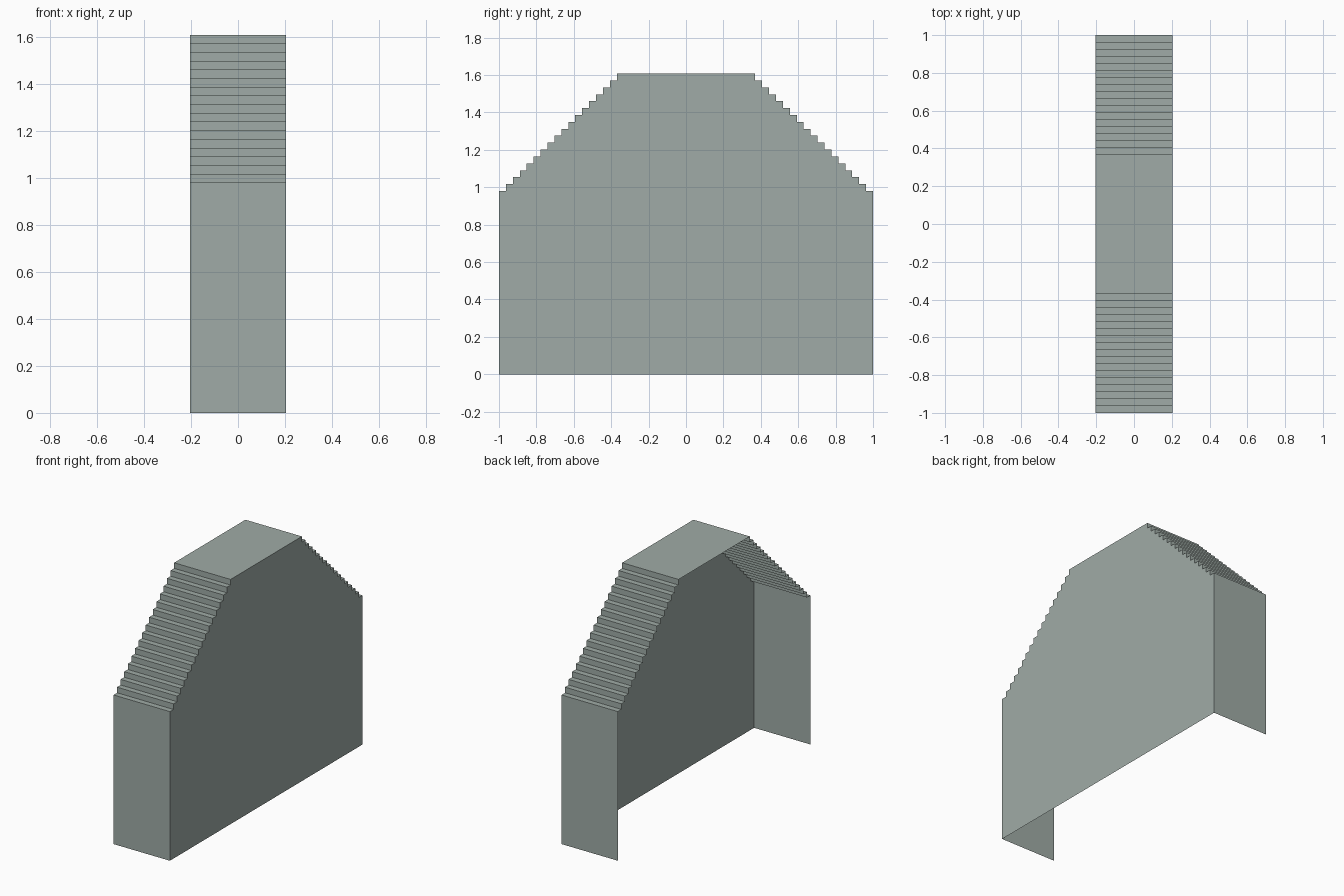
import bpy, bmesh

if "Cube" in bpy.data.objects:
    bpy.data.objects.remove(bpy.data.objects["Cube"])

HALF_W = 0.205      # half thickness along x
HALF_L = 1.0        # half length along y
TOP_Y = 0.37        # half length of the flat top
EAVE_Z, TOP_Z = 0.98, 1.608
STEPS = 17

mat = bpy.data.materials.new("grey green")
mat.diffuse_color = (0.35, 0.41, 0.385, 1)
mat.use_nodes = True
mat.node_tree.nodes["Principled BSDF"].inputs["Base Color"].default_value = mat.diffuse_color

# Stepped outline of one half, from the ground up to the flat top
run = (HALF_L - TOP_Y) / STEPS
rise = (TOP_Z - EAVE_Z) / STEPS
half = [(HALF_L, 0.0), (HALF_L, EAVE_Z)]
for i in range(STEPS):
    y = HALF_L - (i + 1) * run
    half += [(y, EAVE_Z + i * rise), (y, EAVE_Z + (i + 1) * rise)]
outline = half + [(-y, z) for y, z in reversed(half)]


def sheet_object(name, build):
    bm = bmesh.new()
    build(bm)
    mesh = bpy.data.meshes.new(name)
    bm.to_mesh(mesh)
    bm.free()
    mesh.materials.append(mat)
    obj = bpy.data.objects.new(name, mesh)
    bpy.context.collection.objects.link(obj)
    return obj


# Single large gable wall on the +x side, the other side and base stay open
def build_wall(bm):
    face = bm.faces.new([bm.verts.new((HALF_W, y, z)) for y, z in outline])
    face.normal_update()
    if face.normal.x < 0:
        face.normal_flip()


# Thin end walls, stepped slopes and flat top swept along x
def build_shell(bm):
    right = [bm.verts.new((HALF_W, y, z)) for y, z in outline]
    left = [bm.verts.new((-HALF_W, y, z)) for y, z in outline]
    for i in range(len(outline) - 1):
        bm.faces.new((right[i], right[i + 1], left[i + 1], left[i]))


sheet_object("gable_wall", build_wall)
sheet_object("stepped_shell", build_shell)
